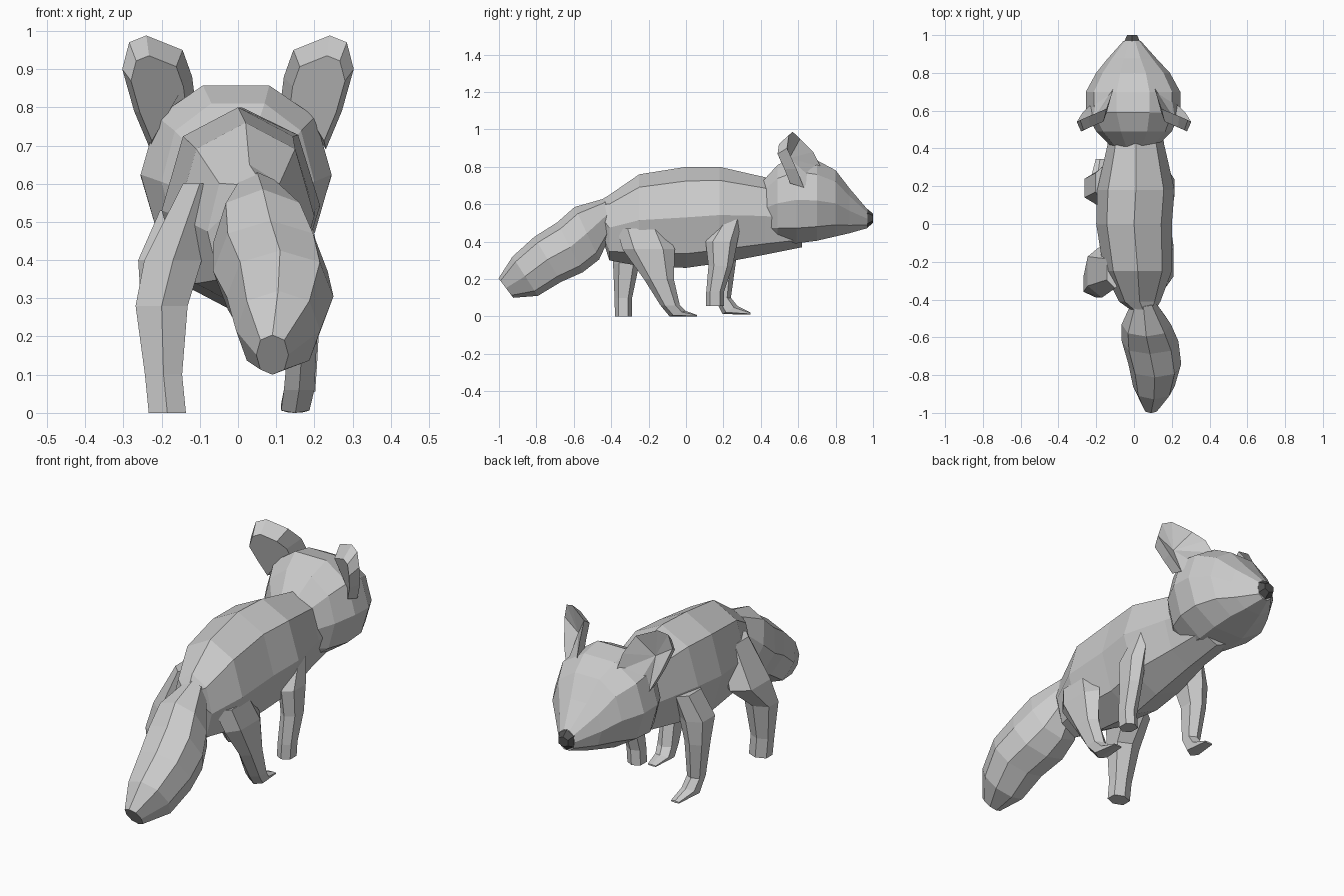
import bpy, bmesh
from math import sin, cos, pi, radians
from mathutils import Vector


def finish(name, bm):
    bmesh.ops.recalc_face_normals(bm, faces=bm.faces)
    me = bpy.data.meshes.new(name)
    bm.to_mesh(me)
    bm.free()
    ob = bpy.data.objects.new(name, me)
    bpy.context.collection.objects.link(ob)
    return ob


def bridge(bm, a, b):
    n = len(a)
    for i in range(n):
        bm.faces.new((a[i], a[(i + 1) % n], b[(i + 1) % n], b[i]))


def loft(name, rings, n=8, power=0.85, twist=0.0):
    """Flat-sided skin over rings (x, y, z, half width, half depth, tilt in degrees)."""
    bm = bmesh.new()
    loops = []
    for x, y, z, rx, rv, tilt in rings:
        t = radians(tilt)
        v = Vector((0, sin(t), cos(t)))
        loop = []
        for i in range(n):
            a = 2 * pi * (i + twist) / n
            s, c = sin(a), cos(a)
            s = abs(s) ** power * (1 if s > 0 else -1)
            c = abs(c) ** power * (1 if c > 0 else -1)
            loop.append(bm.verts.new(Vector((x + rx * s, y, z)) + v * rv * c))
        loops.append(loop)
    for a, b in zip(loops, loops[1:]):
        bridge(bm, a, b)
    bm.faces.new(loops[0])
    bm.faces.new(loops[-1])
    return finish(name, bm)


def profile(rows):
    """Rows (y, x, half width, bottom, top) to upright rings."""
    return [(x, y, (b + t) / 2, w, (t - b) / 2, 0) for y, x, w, b, t in rows]


# Ridged body with chest reaching under the head
loft("body", profile([
    (-.46, .05, .06, .46, .62), (-.41, .03, .11, .30, .65),
    (-.25, .02, .18, .27, .76), (0, 0, .20, .26, .80),
    (.18, .01, .205, .285, .80), (.42, .01, .15, .33, .745),
    (.62, 0, .13, .37, .66)]), power=0.95)

# Head tapering to the muzzle
loft("head", profile([
    (.41, 0, .12, .42, .73), (.49, 0, .20, .39, .82),
    (.59, -.005, .25, .38, .868), (.70, -.005, .25, .395, .845),
    (.80, -.005, .195, .42, .79), (.875, -.01, .13, .44, .69),
    (.97, -.01, .045, .47, .575)]), n=10, power=0.9, twist=0.5)

# Small dark nose
nose = loft("nose", profile([
    (.966, -.01, .047, .472, .578), (1.0, -.01, .03, .50, .55)]), n=6)
dark = bpy.data.materials.new("dark_nose")
dark.diffuse_color = (.08, .08, .08, 1)
nose.data.materials.append(dark)

# Drooping bushy tail, swung to one side
loft("tail", [
    (.05, -.41, .555, .06, .08, -20), (.065, -.53, .445, .13, .155, -25),
    (.085, -.62, .37, .15, .15, -27), (.11, -.74, .305, .14, .14, -31),
    (.105, -.86, .215, .11, .125, -33), (.09, -.963, .152, .042, .065, -37)],
    power=0.85)

# Legs in mid-stride, each with a paw
legs = {
    "rear_left_leg": [
        (-.10, -.24, .60, .05, .10, 90), (-.17, -.25, .40, .085, .14, 90),
        (-.20, -.32, .28, .077, .07, 90), (-.195, -.335, .10, .055, .047, 90),
        (-.185, -.335, 0, .055, .045, 90)],
    "rear_right_leg": [
        (.13, -.24, .47, .06, .13, 90), (.165, -.20, .36, .05, .14, 90),
        (.17, -.145, .20, .042, .08, 90), (.16, -.085, .06, .045, .052, 90),
        (.15, -.045, .015, .042, .045, 70), (.15, .06, .004, .025, .004, 0)],
    "front_left_leg": [
        (-.16, .22, .53, .05, .09, 90), (-.195, .19, .40, .075, .09, 90),
        (-.205, .20, .28, .055, .065, 90), (-.195, .195, .10, .04, .045, 90),
        (-.19, .235, .035, .04, .045, 60), (-.18, .345, .016, .025, .005, 0)],
    "front_right_leg": [
        (.16, .25, .53, .03, .05, 90), (.17, .19, .40, .05, .085, 90),
        (.175, .185, .27, .045, .065, 90), (.17, .155, .13, .042, .047, 90),
        (.165, .155, .055, .042, .047, 90)],
}
for name, rings in legs.items():
    loft(name, rings, n=6)

# Cupped ears, rim facing the muzzle
RIM = [(.11, .72, .80), (.12, .68, .88), (.145, .61, .95), (.24, .57, .988),
       (.285, .55, .97), (.303, .54, .90), (.272, .59, .79), (.23, .63, .69),
       (.20, .67, .74)]
for side, label in ((-1, "left"), (1, "right")):
    bm = bmesh.new()
    pts = [Vector((side * x, y, z)) for x, y, z in RIM]
    mid = sum(pts, Vector()) / len(pts)
    rim = [bm.verts.new(p) for p in pts]
    back = [bm.verts.new(p.lerp(mid, .25) + Vector((0, -.07, -.02))) for p in pts]
    cup = bm.verts.new(mid + Vector((side * .005, -.065, -.01)))
    bridge(bm, rim, back)
    bm.faces.new(back)
    for i in range(len(rim)):
        bm.faces.new((rim[i], rim[(i + 1) % len(rim)], cup))
    finish(label + "_ear", bm)
